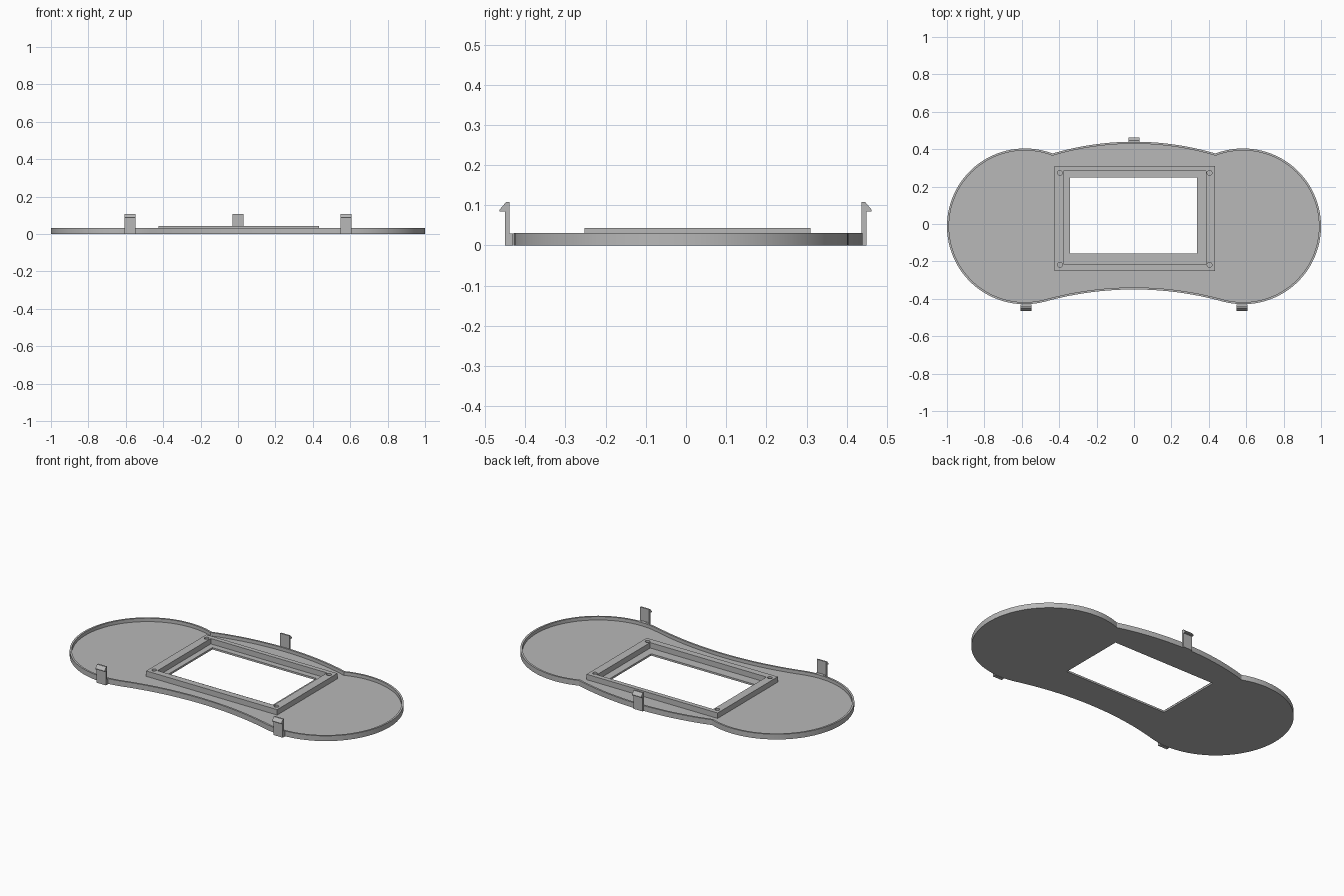
import bpy, bmesh
from math import atan2, acos, hypot, cos, sin, pi, radians

if "Cube" in bpy.data.objects:
    bpy.data.objects.remove(bpy.data.objects["Cube"])

grey = bpy.data.materials.new("plain grey")
grey.use_nodes = True
GREY = (0.48, 0.48, 0.48, 1)
grey.diffuse_color = GREY
grey.node_tree.nodes["Principled BSDF"].inputs["Base Color"].default_value = GREY


def finish(name, bm):
    bmesh.ops.recalc_face_normals(bm, faces=bm.faces)
    mesh = bpy.data.meshes.new(name)
    bm.to_mesh(mesh)
    bm.free()
    mesh.materials.append(grey)
    obj = bpy.data.objects.new(name, mesh)
    bpy.context.collection.objects.link(obj)
    bpy.ops.object.select_all(action='DESELECT')
    obj.select_set(True)
    bpy.context.view_layer.objects.active = obj
    bpy.ops.object.shade_smooth_by_angle(angle=radians(30))
    return obj


def prism(name, loops, z0, z1):
    """Extrude an outer loop, with any further loops cut as holes."""
    bm = bmesh.new()
    edges = []
    for loop in loops:
        verts = [bm.verts.new((x, y, z0)) for x, y in loop]
        edges += [bm.edges.new((a, b)) for a, b in zip(verts, verts[1:] + verts[:1])]
    bmesh.ops.triangle_fill(bm, use_beauty=True, edges=edges, normal=(0, 0, 1))
    out = bmesh.ops.extrude_face_region(bm, geom=list(bm.faces), use_keep_orig=True)
    top = [g for g in out["geom"] if isinstance(g, bmesh.types.BMVert)]
    bmesh.ops.translate(bm, verts=top, vec=(0, 0, z1 - z0))
    return finish(name, bm)


def arc(cx, cy, r, a0, a1, n):
    return [(cx + r * cos(a0 + (a1 - a0) * i / n), cy + r * sin(a0 + (a1 - a0) * i / n))
            for i in range(n + 1)]


def rect(x0, x1, y0, y1):
    return [(x0, y0), (x1, y0), (x1, y1), (x0, y1)]


def outline(inset):
    """Two round lobes joined by a bulging back and a hollow front edge."""
    lx, ly, r = 0.5835, -0.0125, 0.4165 - inset
    back_r, back_y = 1.533 - inset, 0.44 - 1.533
    front_r, front_y = 1.778 + inset, -0.35 - 1.778
    tangent = atan2(front_y - ly, -lx)
    dist = hypot(lx, back_y - ly)
    spread = acos((r * r + dist * dist - back_r ** 2) / (2 * r * dist))
    corner = atan2(back_y - ly, -lx) + 2 * pi - spread
    lobe = arc(lx, ly, r, tangent, corner, 56)
    start = atan2(lobe[0][1] - front_y, lobe[0][0])
    end = atan2(lobe[-1][1] - back_y, lobe[-1][0])
    half = (arc(0, front_y, front_r, pi / 2, start, 14)[:-1] + lobe
            + arc(0, back_y, back_r, end, pi / 2, 14)[1:])
    return half + [(-x, y) for x, y in half[-2:0:-1]]


# Plate floor with its window, and the raised rim
FLOOR, RIM = 0.011, 0.031
outer, inner = outline(0), outline(0.011)
prism("plate_floor", [inner, rect(-0.342, 0.338, -0.157, 0.249)], 0, FLOOR)
prism("plate_rim", [outer, inner], 0, RIM)

# Raised screen frame with four screw holes
holes = [arc(x, y, 0.013, 0, 2 * pi, 20)[:-1]
         for x in (-0.396, 0.404) for y in (-0.218, 0.273)]
prism("screen_frame", [rect(-0.424, 0.433, -0.252, 0.31),
                       rect(-0.376, 0.384, -0.214, 0.283)] + holes, FLOOR, 0.043)


# Snap clips: stem, outward hook and a foot joining the rim
def clip(name, x, y, side):
    profile = [(-0.006, 0), (0.006, 0), (0.006, 0.085), (0.019, 0.085),
               (0.019, 0.089), (0.003, 0.108), (-0.006, 0.108),
               (-0.006, RIM - 0.001), (-0.014, RIM - 0.001), (-0.014, 0)]
    bm = bmesh.new()
    face = bm.faces.new([bm.verts.new((x - 0.03, y + side * d, z)) for d, z in profile])
    out = bmesh.ops.extrude_face_region(bm, geom=[face], use_keep_orig=True)
    bmesh.ops.translate(bm, vec=(0.06, 0, 0),
                        verts=[g for g in out["geom"] if isinstance(g, bmesh.types.BMVert)])
    finish(name, bm)


clip("back_clip", 0, 0.443, 1)
clip("front_left_clip", 0.578, -0.445, -1)
clip("front_right_clip", -0.578, -0.445, -1)
